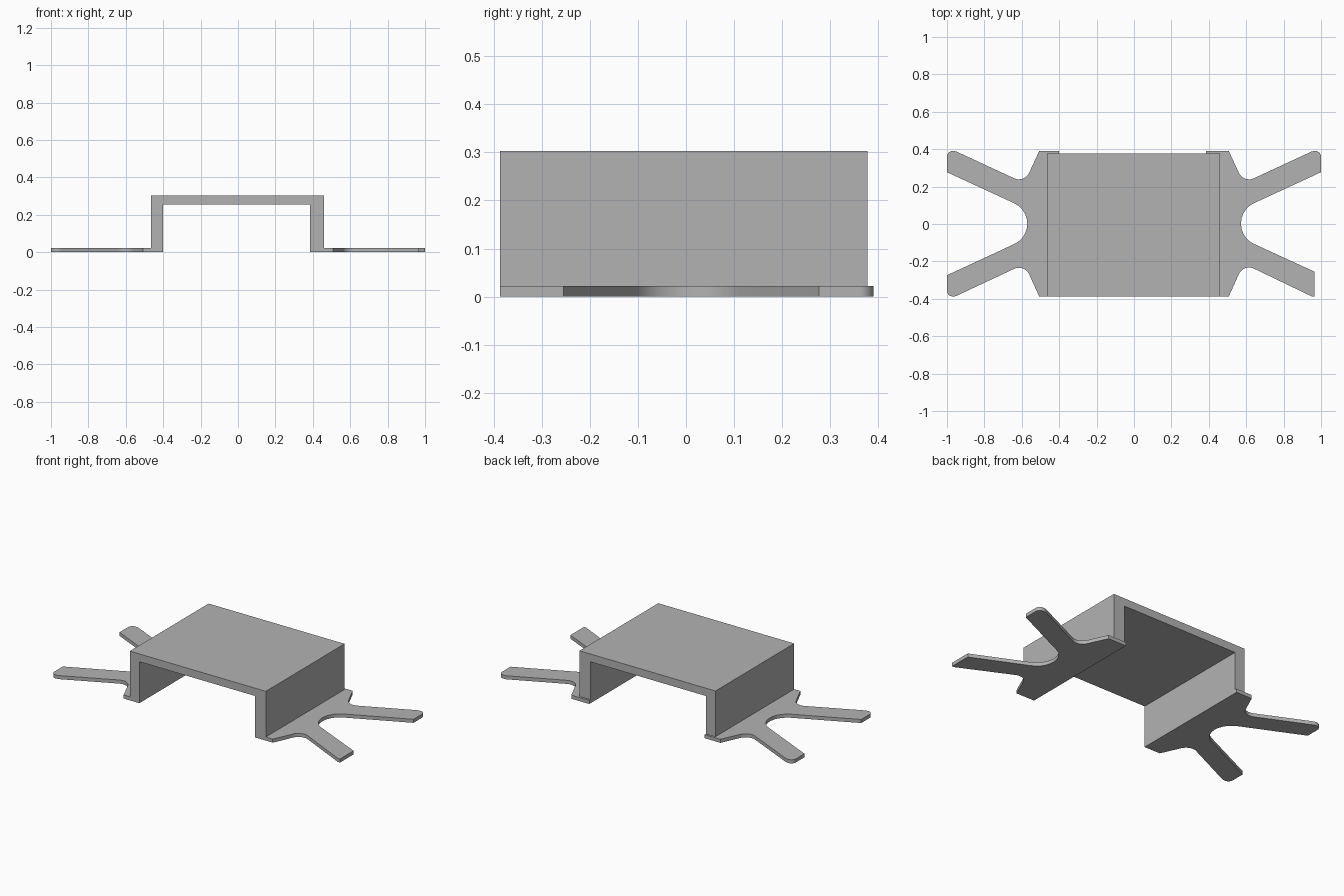
import bpy, bmesh, math
from mathutils import Vector

old = bpy.data.objects.get("Cube")
if old:
    bpy.data.objects.remove(old, do_unlink=True)

grey = bpy.data.materials.new("plain grey")
grey.use_nodes = True
colour = (0.45, 0.45, 0.45, 1)
grey.diffuse_color = colour
grey.node_tree.nodes["Principled BSDF"].inputs["Base Color"].default_value = colour


def rounded(corners, steps=10):
    """Outline from (x, y, radius) corners, each radius turned into an arc."""
    pts = []
    for i, (x, y, r) in enumerate(corners):
        p = Vector((x, y))
        if r == 0:
            pts.append(p)
            continue
        a = (Vector(corners[i - 1][:2]) - p).normalized()
        b = (Vector(corners[(i + 1) % len(corners)][:2]) - p).normalized()
        half = a.angle(b) / 2
        centre = p + (a + b).normalized() * (r / math.sin(half))
        start = p + a * (r / math.tan(half)) - centre
        end = p + b * (r / math.tan(half)) - centre
        sweep = math.pi - 2 * half
        for k in range(steps + 1):
            t = k / steps
            pts.append(centre + (start * math.sin((1 - t) * sweep)
                                 + end * math.sin(t * sweep)) / math.sin(sweep))
    return pts


def extrude(name, points, offset):
    """Solid part from a flat outline pushed along an offset."""
    bm = bmesh.new()
    face = bm.faces.new([bm.verts.new(p) for p in points])
    top = bmesh.ops.extrude_face_region(bm, geom=[face])["geom"]
    bmesh.ops.translate(bm, vec=offset,
                        verts=[v for v in top if isinstance(v, bmesh.types.BMVert)])
    bmesh.ops.recalc_face_normals(bm, faces=bm.faces)
    mesh = bpy.data.meshes.new(name)
    bm.to_mesh(mesh)
    bm.free()
    mesh.materials.append(grey)
    obj = bpy.data.objects.new(name, mesh)
    bpy.context.collection.objects.link(obj)
    bpy.ops.object.select_all(action="DESELECT")
    obj.select_set(True)
    bpy.context.view_layer.objects.active = obj
    bpy.ops.object.shade_smooth_by_angle(angle=math.radians(20))
    return obj


PLATE = 0.022
FRONT, BACK = -0.387, 0.378

# Raised channel standing on the two foot plates
channel = [(-0.465, PLATE), (-0.465, 0.303), (0.46, 0.303), (0.46, PLATE),
           (0.385, PLATE), (0.385, 0.255), (-0.4, 0.255), (-0.4, PLATE)]
extrude("channel_bridge", [(x, FRONT, z) for x, z in channel], (0, BACK - FRONT, 0))

# Forked foot plates: back arm, crotch, front arm
back_arm = [(0.507, 0.39, 0), (0.586, 0.219, 0.06), (0.955, 0.39, 0.05),
            (1, 0.39, 0.03), (1, 0.277, 0)]
crotch = [(0.405, 0.002, 0.12)]
front_square = [(0.965, -0.255, 0), (0.965, FRONT, 0), (0.95, FRONT, 0),
                (0.586, -0.212, 0.06), (0.507, FRONT, 0)]
front_round = [(1, -0.274, 0), (1, FRONT, 0.03), (0.955, FRONT, 0.05),
               (0.586, -0.214, 0.06), (0.507, FRONT, 0)]

for name, side, inner, front_arm in (("left_foot", 1, 0.385, front_square),
                                     ("right_foot", -1, 0.4, front_round)):
    outline = rounded([(inner, FRONT, 0), (inner, 0.39, 0)] + back_arm + crotch + front_arm)
    extrude(name, [(side * p.x, p.y, 0) for p in outline], (0, 0, PLATE))
